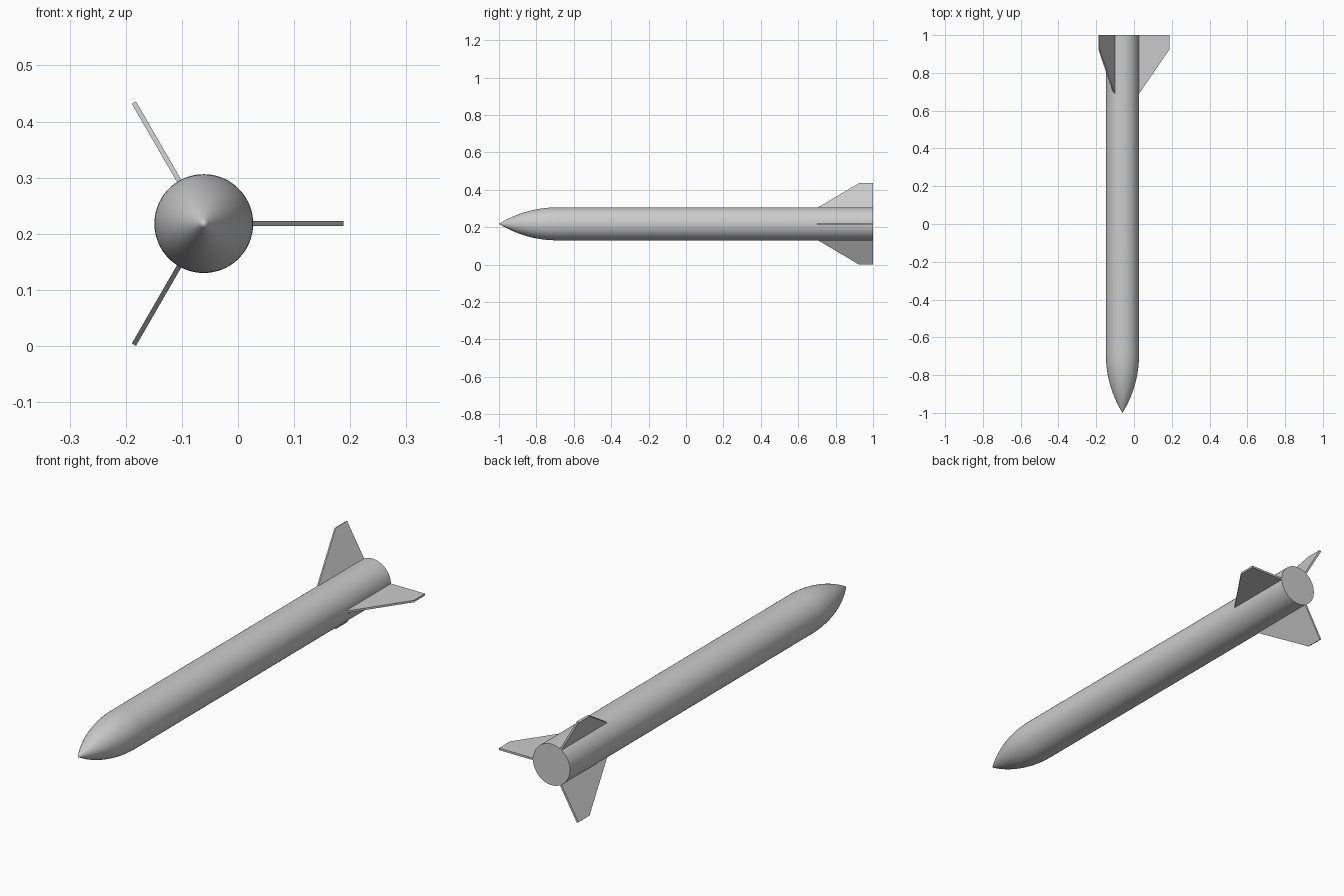
import bpy, bmesh, math
from mathutils import Matrix, Vector

if "Cube" in bpy.data.objects:
    bpy.data.objects.remove(bpy.data.objects["Cube"])

CENTRE = Vector((-0.061, 0, 0.2182))   # long axis of the rocket, parallel to y
RADIUS, SHOULDER = 0.088, -0.69
SIDES, NOSE_STEPS = 96, 24


def make_object(name, bm):
    bmesh.ops.recalc_face_normals(bm, faces=bm.faces)
    mesh = bpy.data.meshes.new(name)
    bm.to_mesh(mesh)
    bm.free()
    obj = bpy.data.objects.new(name, mesh)
    obj.location = CENTRE
    bpy.context.collection.objects.link(obj)
    return obj


def lathe(name, profile):
    """Spin (radius, y) points around the y axis."""
    bm = bmesh.new()
    verts = [bm.verts.new((r, y, 0)) for r, y in profile]
    edges = [bm.edges.new(pair) for pair in zip(verts, verts[1:])]
    bmesh.ops.spin(bm, geom=verts + edges, cent=(0, 0, 0), axis=(0, 1, 0),
                   angle=math.tau, steps=SIDES)
    bmesh.ops.remove_doubles(bm, verts=bm.verts, dist=1e-5)
    obj = make_object(name, bm)
    bpy.context.view_layer.objects.active = obj
    obj.select_set(True)
    bpy.ops.object.shade_smooth_by_angle(angle=math.radians(30))
    obj.select_set(False)
    return obj


# Body: tangent-ogive nose, straight tube, flat tail
length = SHOULDER + 1
rho = (RADIUS ** 2 + length ** 2) / (2 * RADIUS)
profile = [(0, -1)]
for i in range(1, NOSE_STEPS + 1):
    d = length * i / NOSE_STEPS
    profile.append((math.sqrt(rho ** 2 - (length - d) ** 2) + RADIUS - rho, d - 1))
profile += [(RADIUS, 1), (0, 1)]
lathe("rocket_body", profile)

# Three swept fins, flush with the tail
FIN = [(0.08, 0.69), (RADIUS, 0.69), (0.249, 0.925), (0.249, 1), (0.08, 1)]
THICK = 0.0085
for k in range(3):
    bm = bmesh.new()
    face = bm.faces.new([bm.verts.new((r, y, -THICK / 2)) for r, y in FIN])
    side = bmesh.ops.extrude_face_region(bm, geom=[face])["geom"]
    bmesh.ops.translate(bm, vec=(0, 0, THICK),
                        verts=[v for v in side if isinstance(v, bmesh.types.BMVert)])
    if not face.is_valid or len(bm.faces) < len(FIN) + 2:
        bmesh.ops.holes_fill(bm, edges=bm.edges)
    bmesh.ops.rotate(bm, verts=bm.verts, cent=(0, 0, 0),
                     matrix=Matrix.Rotation(k * math.tau / 3, 3, 'Y'))
    make_object(f"fin_{k + 1}", bm)
